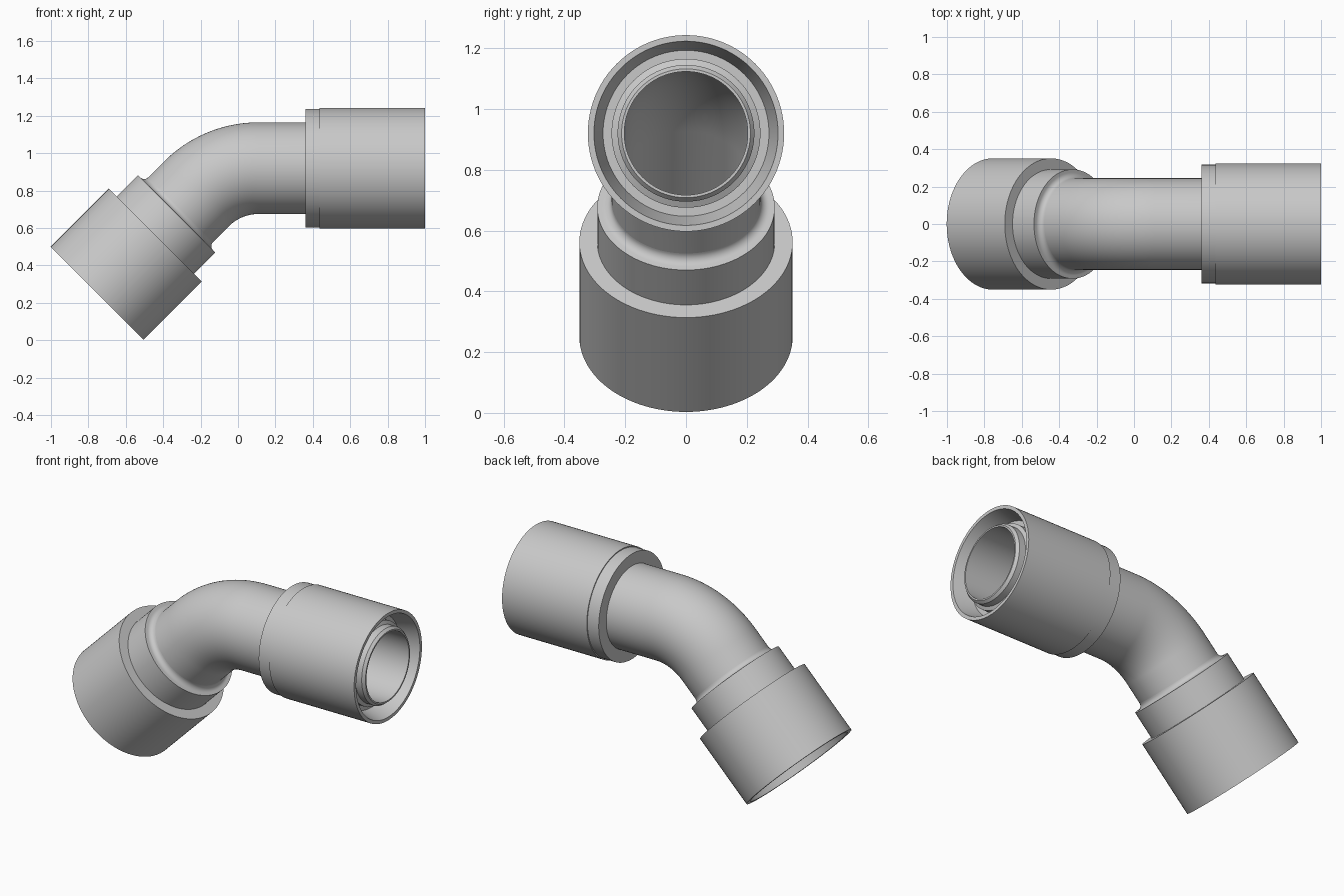
import bpy, bmesh, math
from mathutils import Vector

if "Cube" in bpy.data.objects:
    bpy.data.objects.remove(bpy.data.objects["Cube"])

SIDES = 96
START = Vector((0.11, 0, 0.92))      # bend start on the pipe axis
BEND_R = 0.47
BEND_LEN = BEND_R * math.pi / 4      # 45 degree elbow

steel = bpy.data.materials.new("light grey metal")
steel.diffuse_color = (0.58, 0.58, 0.58, 1)
steel.use_nodes = True
steel.node_tree.nodes["Principled BSDF"].inputs["Base Color"].default_value = steel.diffuse_color


def axis_frame(s):
    """Point, and radial normal in the xz plane, at distance s along the pipe axis."""
    a = min(max(s, 0), BEND_LEN) / BEND_R
    normal = Vector((-math.sin(a), 0, math.cos(a)))
    point = START + Vector((0, 0, -BEND_R)) + normal * BEND_R
    extra = min(s, 0) + max(s - BEND_LEN, 0)
    return point + Vector((-math.cos(a), 0, -math.sin(a))) * extra, normal


def sweep(name, profile):
    """Closed (distance, radius) profile turned around the pipe axis."""
    bm = bmesh.new()
    rings = []
    for s, r in profile:
        point, normal = axis_frame(s)
        ring = []
        for i in range(SIDES):
            t = 2 * math.pi * i / SIDES
            ring.append(bm.verts.new(point + r * (normal * math.cos(t) + Vector((0, math.sin(t), 0)))))
        rings.append(ring)
    for a, b in zip(rings, rings[1:] + rings[:1]):
        for i in range(SIDES):
            j = (i + 1) % SIDES
            bm.faces.new((a[i], a[j], b[j], b[i]))
    bmesh.ops.recalc_face_normals(bm, faces=bm.faces)
    mesh = bpy.data.meshes.new(name)
    bm.to_mesh(mesh)
    bm.free()
    mesh.materials.append(steel)
    obj = bpy.data.objects.new(name, mesh)
    bpy.context.collection.objects.link(obj)
    bpy.ops.object.select_all(action='DESELECT')
    obj.select_set(True)
    bpy.context.view_layer.objects.active = obj
    bpy.ops.object.shade_smooth_by_angle(angle=math.radians(25))


# Bent hollow pipe with a chamfered nose at each end
arc = [BEND_LEN * i / 24 for i in range(25)]
sweep("elbow_pipe",
      [(-0.888, 0.203), (-0.888, 0.212), (-0.872, 0.225), (-0.83, 0.225), (-0.82, 0.245)]
      + [(s, 0.245) for s in arc]
      + [(1.0, 0.245), (1.05, 0.215), (1.05, 0.203)]
      + [(s, 0.203) for s in reversed(arc)])

# Straight sleeve with a tapered mouth
sweep("sleeve_nut",
      [(-0.25, 0.235), (-0.25, 0.317), (-0.325, 0.317), (-0.325, 0.323), (-0.89, 0.323),
       (-0.89, 0.303), (-0.78, 0.273), (-0.78, 0.235)])

# Stepped nut on the angled end, with a fillet against the pipe
fillet = [(0.489 + 0.03 * math.sin(t), 0.275 - 0.03 * math.cos(t))
          for t in (math.pi / 2 * i / 8 for i in range(9))]
sweep("stepped_nut",
      fillet + [(0.519, 0.292), (0.681, 0.292), (0.681, 0.351), (1.12, 0.351),
                (1.12, 0.325), (0.88, 0.30), (0.88, 0.235), (0.489, 0.235)])
